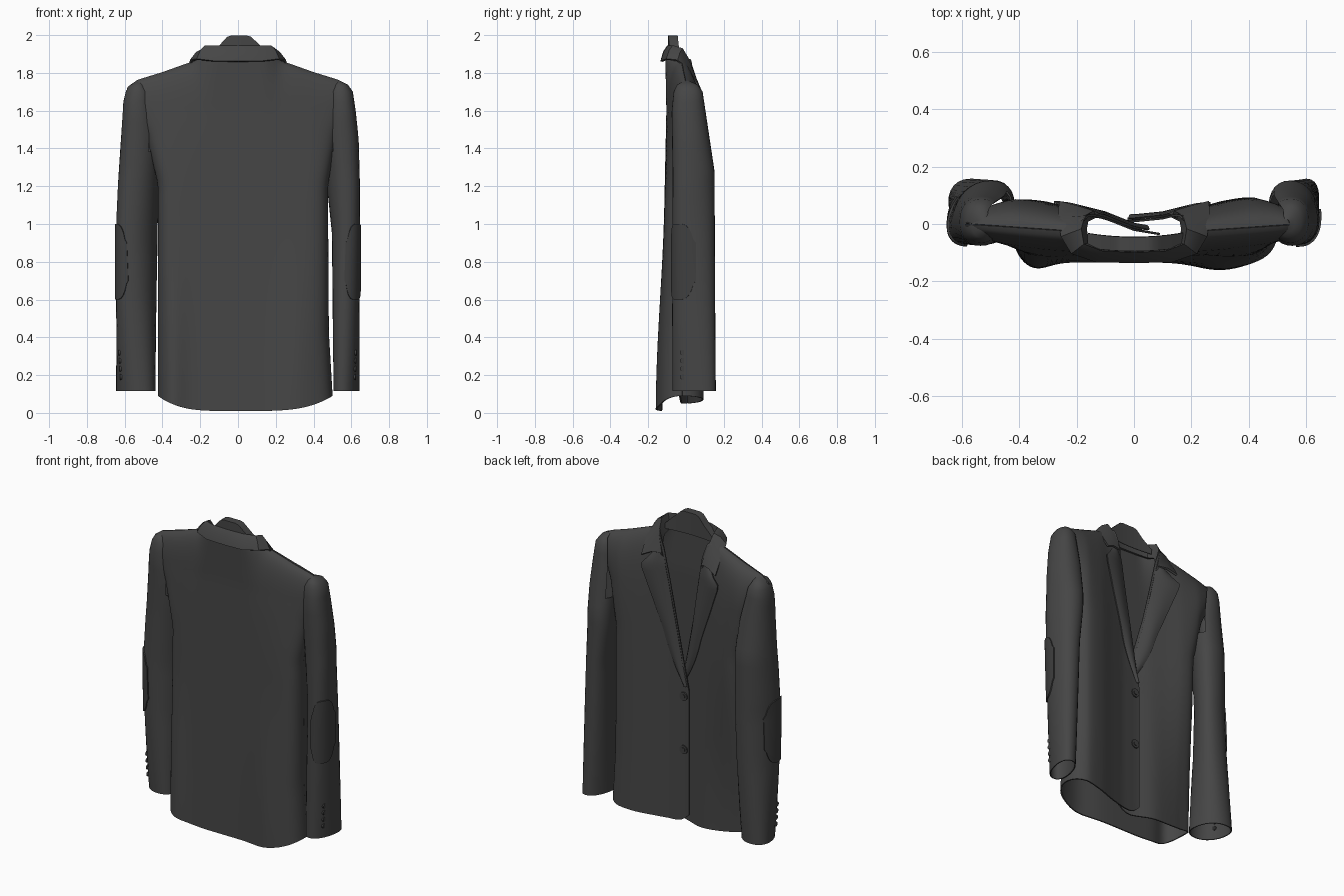
import bpy, math

if "Cube" in bpy.data.objects:
    bpy.data.objects.remove(bpy.data.objects["Cube"])


def material(name, value):
    m = bpy.data.materials.new(name)
    m.diffuse_color = (value, value, value, 1)
    m.use_nodes = True
    m.node_tree.nodes["Principled BSDF"].inputs["Base Color"].default_value = m.diffuse_color
    return m


CLOTH = material("charcoal cloth", 0.06)
TRIM = material("dark trim", 0.05)


def table(x, pts):
    """Piecewise linear lookup."""
    if x <= pts[0][0]:
        return pts[0][1]
    for (a, p), (b, q) in zip(pts, pts[1:]):
        if x <= b:
            return p + (q - p) * (x - a) / (b - a)
    return pts[-1][1]


def smooth(a, b, x):
    t = min(1, max(0, (x - a) / (b - a)))
    return t * t * (3 - 2 * t)


def sheet(name, rows, mat=CLOTH, thick=0.008, closed=False, offset=0, skip=None):
    """Surface through rows of points, given a cloth thickness."""
    n = len(rows[0])
    faces = []
    for i in range(len(rows) - 1):
        for j in range(n if closed else n - 1):
            if skip and skip(rows[i][j][2], j / n):
                continue
            k = (j + 1) % n
            faces.append((i * n + j, i * n + k, (i + 1) * n + k, (i + 1) * n + j))
    me = bpy.data.meshes.new(name)
    me.from_pydata([p for r in rows for p in r], [], faces)
    me.materials.append(mat)
    ob = bpy.data.objects.new(name, me)
    bpy.context.collection.objects.link(ob)
    s = ob.modifiers.new("thickness", "SOLIDIFY")
    s.thickness, s.offset = thick, offset
    return ob


# ---- body shape rules ----
SIDE_Y = -.02


def half_width(side, z):
    if side > 0:
        return table(z, [(.05, .497), (.4, .477), (1.2, .472), (1.5, .515), (1.7, .575), (1.8, .59)])
    return table(z, [(.05, .42), (1.2, .42), (1.5, .485), (1.7, .57), (1.8, .585)])


def shoulder_z(x):
    return table(abs(x), [(0, 1.88), (.2, 1.87), (.26, 1.85), (.4, 1.80), (.53, 1.76), (.58, 1.725), (.6, 1.69)])


def close_shoulder(y, x, v):
    """Round the cloth over to the shoulder seam."""
    w = smooth(.13, .24, abs(x)) * (1 - math.sqrt(max(0, 1 - v ** 12)))
    return y + (-.04 + .07 * abs(x) - y) * w


def side_round(t, p=7):
    return 1 - math.sqrt(max(0, 1 - min(1, abs(t)) ** p))


def back_y(x, z, t, v):
    y = table(z, [(0, -.13), (.5, -.122), (1, -.113), (1.6, -.1), (1.86, -.105)])
    c, wd = (.3, .11) if x > 0 else (-.35, .07)
    y -= .027 * math.exp(-((x - c) / wd) ** 2) * smooth(1.1, .1, z)
    y += .03 * smooth(.2, .6, abs(x)) * smooth(1.1, 1.6, z)
    y += (SIDE_Y - y) * side_round(t, 12)
    return close_shoulder(y, x, v)


def front_y(x, z, t, v, side):
    y = table(x * side, [(-.12, -.04 if side < 0 else .012), (0, -.02 if side < 0 else .01),
                         (.1, .02), (.2, .045), (.3, .075), (.42, .1)])
    if side < 0:
        y -= .09 * smooth(.1, .42, -x) * smooth(1.25, 0, z)
    y += (SIDE_Y - y) * side_round(max(0, t), 10)
    return close_shoulder(y, x, v)


def levels_to_top(n):
    return [1 - (1 - i / n) ** 1.5 for i in range(n + 1)]


def spread(f):
    """Pack columns more tightly toward the side seam."""
    return math.sin(f * math.pi / 2)


# ---- back panel ----
rows = []
for v in levels_to_top(44):
    zn = .05 + 1.75 * v
    row = []
    for j in range(57):
        t = spread(-1 + j / 28)
        x = t * half_width(t, zn)
        hem = .01 + .08 * abs(t) ** 4
        z = hem + (shoulder_z(x) - hem) * v
        row.append((x, back_y(x, z, t, v), z))
    rows.append(row)
sheet("back_panel", rows)


# ---- front panels and lapels ----
def opening(z, side):
    low = -.03 if side > 0 else -.09
    return table(z, [(.83, low), (.97, 0 if side > 0 else -.02), (1.3, .06), (1.7, .135), (1.84, .18)])


for side, label in ((1, "right"), (-1, "left")):
    rows = []
    for v in levels_to_top(46):
        zn = .05 + 1.75 * v
        row = []
        for j in range(31):
            f = spread(j / 30)
            w = half_width(side, zn)
            e = opening(zn, side)
            xs = e + (w - e) * f
            x = xs * side
            hem = .05 + .04 * f ** 3 + .05 * max(0, 1 - f * 6) ** 2
            z = hem + (shoulder_z(x) - hem) * v
            row.append((x, front_y(x, z, xs / w, v, side), z))
        rows.append(row)
    sheet(label + "_front_panel", rows)

    # Lapel folded back along the opening, pointed at the notch
    rows = []
    tip = .27 if side > 0 else .285
    for i in range(25):
        z = .92 + .84 * i / 24
        inner = opening(z, side) - .006
        outer = table(z, [(.92, inner + .01), (1.25, .13), (1.65, tip), (1.69, .235), (1.76, .18)])
        row = []
        for j in range(7):
            f = j / 6
            xs = inner + (max(outer, inner + .01) - inner) * f
            row.append((xs * side, front_y(xs * side, z, xs / .55, 0, side)
                        + .008 + .012 * math.sin(math.pi * f) - .02 * smooth(1.66, 1.78, z), z))
        rows.append(row)
    sheet(label + "_lapel", rows)

# ---- collar: stand, fold and fall, swept round the neck ----
# each station: inner xyz, fold xyz, fall xyz on the +x half
HALF = [((0, -.095, 1.86), (0, -.1, 1.94), (0, -.13, 1.86)),
        ((.1, -.09, 1.86), (.11, -.095, 1.94), (.13, -.128, 1.862)),
        ((.16, -.07, 1.85), (.175, -.07, 1.94), (.215, -.1, 1.872)),
        ((.17, -.02, 1.83), (.185, -.02, 1.925), (.25, -.045, 1.865)),
        ((.165, .01, 1.77), (.175, .025, 1.85), (.262, .015, 1.81)),
        ((.135, .025, 1.68), (.145, .045, 1.74), (.26, .075, 1.71))]
stations = [[(-x, y, z) for x, y, z in s] for s in HALF[:0:-1]] + HALF
rows = []
for inner, fold, fall in stations:
    mid = [(a + b) / 2 for a, b in zip(fold, fall)]
    mid[2] += .012
    rows.append([inner, fold, tuple(mid), fall])
sheet("collar", rows, thick=.012)

# Raised piece inside the back of the neck
rows = []
for i in range(17):
    x = -.16 + .33 * i / 16
    top = table(x, [(-.16, 1.89), (-.1, 1.94), (-.05, 1.995), (.06, 1.995), (.12, 1.94), (.17, 1.89)])
    y = -.07 + .5 * x * x
    rows.append([(x, y - .022, 1.86), (x, y - .022, top), (x, y + .022, top), (x, y + .022, 1.86)])
sheet("neck_insert", rows, thick=.004, offset=-1)

# ---- sleeves ----
SLEEVES = {
    1: ([(.11, .51), (.5, .505), (.95, .5), (1.2, .475), (1.5, .465), (1.7, .485), (1.755, .52)],
        [(.11, .64), (.9, .642), (1.2, .642), (1.45, .636), (1.6, .62), (1.7, .605), (1.735, .58), (1.755, .54)]),
    -1: ([(.11, .44), (.5, .437), (1, .43), (1.3, .42), (1.5, .43), (1.7, .47), (1.755, .51)],
         [(.11, .642), (1, .64), (1.2, .632), (1.45, .616), (1.68, .602), (1.73, .575), (1.755, .53)])}
Y_BACK = [(.11, -.068), (.5, -.07), (1.28, -.068), (1.6, -.073), (1.7, -.062), (1.735, -.045), (1.755, -.01)]
Y_FRONT = [(.11, .155), (.5, .152), (1.28, .148), (1.5, .115), (1.7, .085), (1.735, .06), (1.755, .015)]
# How far the section leans outward at the back
LEAN = {1: [(.11, -.025), (.8, .0), (1.2, .015), (1.7, 0)],
        -1: [(.11, -.025), (.6, .025), (.9, .04), (1.2, .03), (1.7, 0)]}


def sleeve_point(side, z, a, grow=0):
    """Point on the sleeve; a = 0 faces the back, a = pi/2 faces outward."""
    inn, out = (table(z, p) for p in SLEEVES[side])
    y0, y1 = table(z, Y_BACK), table(z, Y_FRONT)
    s, c = math.sin(a), math.cos(a)
    rx = (out - inn) / 2
    lean = table(z, LEAN[side])
    sx = math.copysign(abs(s) ** .9, s)
    cy = math.copysign(abs(c) ** .9, c)
    x = (inn + out) / 2 + (math.sqrt(max(0, rx * rx - lean * lean)) + grow) * sx + lean * cy
    y = (y0 + y1) / 2 - ((y1 - y0) / 2 + grow) * cy
    return (side * x, y, z)


def button(name, loc, axis, radius):
    bpy.ops.mesh.primitive_cylinder_add(
        vertices=16, radius=radius, depth=.012, location=loc,
        rotation=(math.pi / 2, 0, 0) if axis == "y" else (0, math.pi / 2, 0))
    ob = bpy.context.object
    ob.name = name
    ob.data.materials.append(TRIM)


for side, label in ((1, "right"), (-1, "left")):
    levels = [.115 + 1.585 * i / 30 for i in range(31)] + [1.72, 1.735, 1.746, 1.755]
    rows = [[sleeve_point(side, z, 2 * math.pi * j / 28) for j in range(28)] for z in levels]
    # The armhole is left open toward the body
    sheet(label + "_sleeve", rows, thick=.006, closed=True,
          skip=lambda z, f: z > 1.34 and .6 < f < .88)

    # Rounded elbow patch wrapped on the outer back of the sleeve
    rows = []
    mid, half = (.8, .85) if side > 0 else (1.05, .95)
    for i in range(21):
        q = -1 + i / 10
        h = .2 * max(.5, (1 - q ** 4) ** .5)
        rows.append([sleeve_point(side, .8 + h * (-1 + j / 6), mid + half * q, .006) for j in range(13)])
    sheet(label + "_elbow_patch", rows, TRIM, .008)

    # Cuff buttons
    for k in range(4):
        p = sleeve_point(side, .19 + .043 * k, 1.05, 0)
        button(f"{label}_cuff_button_{k + 1}", p, "x", .015)

# ---- front buttons ----
for k, z in enumerate((.85, .51)):
    button(f"front_button_{k + 1}", (.005, .016, z), "y", .027)
    button(f"front_button_center_{k + 1}", (.005, .02, z), "y", .014)

# Bake thickness and smooth the cloth while keeping edges crisp
bpy.ops.object.select_all(action='SELECT')
bpy.context.view_layer.objects.active = bpy.context.selected_objects[0]
bpy.ops.object.convert(target='MESH')
bpy.ops.object.shade_smooth_by_angle(angle=math.radians(40))
